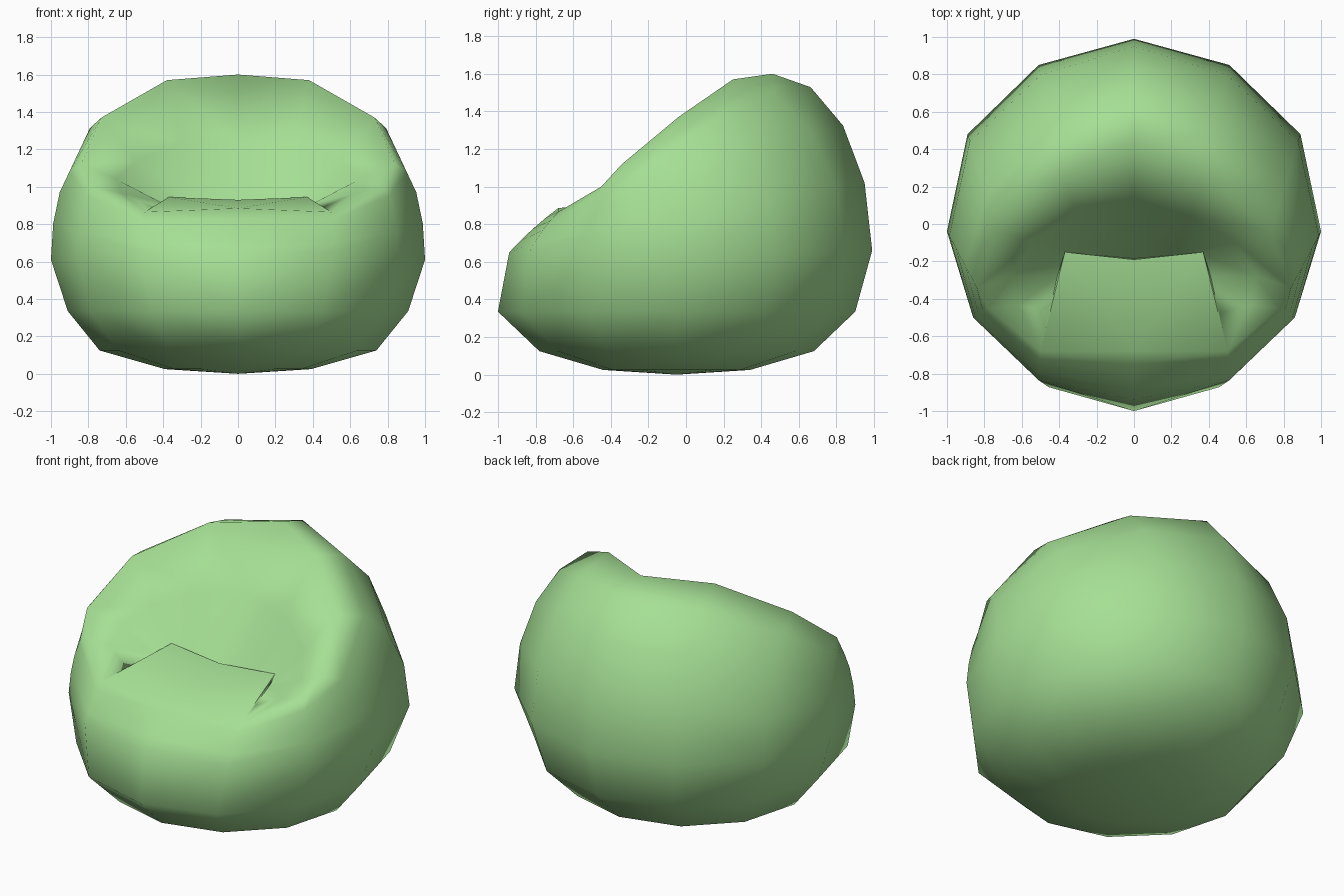
import bpy, bmesh, math
from mathutils import Vector

if "Cube" in bpy.data.objects:
    bpy.data.objects.remove(bpy.data.objects["Cube"])

green = bpy.data.materials.new("soft green fabric")
green.diffuse_color = (0.38, 0.74, 0.30, 1)
green.use_nodes = True
green.node_tree.nodes["Principled BSDF"].inputs["Base Color"].default_value = green.diffuse_color

# Right half only: seven columns from front (-90 deg) to back (90 deg)
ANG = [-90, -60, -30, 0, 30, 60, 90]
EQ = [(0, -.94, .65), (.51, -.835, .65), (.86, -.50, .63), (1, -.04, .61),
      (.89, .48, .64), (.51, .85, .66), (0, .99, .66)]      # widest ring
BULGE = [.12, .2, .7, 1, 1, .93, 1]                         # roundness above it
RIM = [(0, -.68, .885), (.5, -.68, .865), (.78, -.45, 1.0), (.84, -.34, 1.12),
       (.73, -.04, 1.37), (.38, .25, 1.57), (0, .46, 1.6)]
FLOOR = {2: (.452, -.48, .888), 3: (.41, -.28, .915), 4: (.36, -.16, .90),
         5: (.22, -.165, .89), 6: (0, -.185, .88)}
ARM_MID = {2: (.62, -.43, .965), 3: (.65, -.28, 1.04)}
LIP = [(0, -.19, .93), (.37, -.15, .945)]

bm = bmesh.new()


def vert(p):
    return bm.verts.new(p)


def face(*vs):
    return bm.faces.new(vs)


# Outer bag: flat rings underneath, then a curve up to the tilted rim
pole = vert((0, -.05, 0))
cols = []
for a, eq, rim, b in zip(ANG, EQ, RIM, BULGE):
    a = math.radians(a)
    ca, sa = (math.cos(a) if abs(a) < 1.5 else 0), math.sin(a)
    col = [vert((ca * rx, sa * ry - .05, z))
           for rx, ry, z in ((.39, .39, .025), (.74, .73, .125), (.91, .95, .335))]
    eq, rim = Vector(eq), Vector(rim)
    for i in range(5):
        t = math.radians(22.5 * i)
        h = (1 - math.cos(t)) * b + i / 4 * (1 - b)
        v = math.sin(t) * b + i / 4 * (1 - b)
        col.append(vert((eq.x + (rim.x - eq.x) * h, eq.y + (rim.y - eq.y) * h,
                         eq.z + (rim.z - eq.z) * v)))
    cols.append(col)
for c, d in zip(cols, cols[1:]):
    face(pole, d[0], c[0])
    for i in range(7):
        face(c[i], d[i], d[i + 1], c[i + 1])
rim = [c[-1] for c in cols]

# Hollow backrest and inner arms
floor = {k: vert(p) for k, p in FLOOR.items()}
mid = {k: vert(ARM_MID.get(k, (rim[k].co + floor[k].co) / 2)) for k in floor}
for k in range(2, 6):
    face(rim[k], rim[k + 1], mid[k + 1], mid[k])
    face(mid[k], mid[k + 1], floor[k + 1], floor[k])
face(rim[1], rim[2], mid[2])
face(rim[1], mid[2], floor[2])

# Seat flap with crisp edges and the fold tucked beneath it
lip = [vert(p) for p in LIP]
face(rim[0], rim[1], lip[1], lip[0])
face(lip[0], lip[1], floor[5], floor[6])
face(lip[1], floor[4], floor[5])
face(lip[1], floor[3], floor[4])
face(lip[1], rim[1], floor[3])
face(rim[1], floor[2], floor[3])
for pair in ((lip[0], lip[1]), (lip[1], rim[1])):
    bm.edges.get(pair).smooth = False
for k in range(2, 6):
    bm.edges.get((floor[k], floor[k + 1])).smooth = False

# Mirror to the left half
geo = bm.verts[:] + bm.edges[:] + bm.faces[:]
dup = bmesh.ops.duplicate(bm, geom=geo)["geom"]
for v in [g for g in dup if isinstance(g, bmesh.types.BMVert)]:
    v.co.x *= -1
bmesh.ops.remove_doubles(bm, verts=bm.verts[:], dist=.0005)
bmesh.ops.recalc_face_normals(bm, faces=bm.faces[:])
for f in bm.faces:
    f.smooth = True

mesh = bpy.data.meshes.new("beanbag_chair")
bm.to_mesh(mesh)
bm.free()
mesh.materials.append(green)
bag = bpy.data.objects.new("beanbag_chair", mesh)
bpy.context.collection.objects.link(bag)
